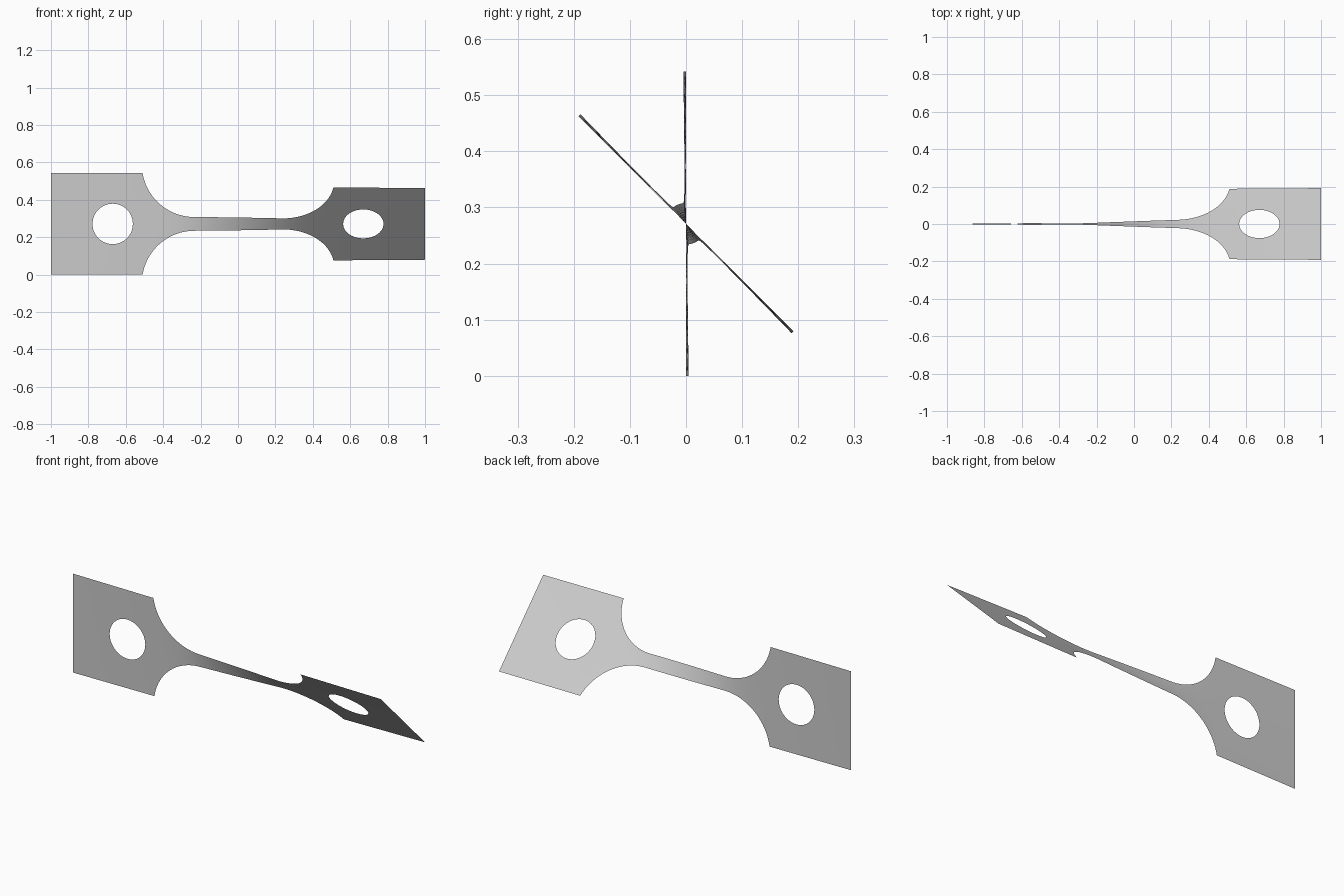
import bpy, bmesh, math

cube = bpy.data.objects.get("Cube")
if cube:
    bpy.data.objects.remove(cube, do_unlink=True)

HALF_W, GAUGE_W = 0.271, 0.037     # half widths of grip and gauge
GRIP_X, FILLET_R = 0.51, 0.28
HOLE_X, HOLE_R = 0.67, 0.108
TWIST = math.radians(45)
ROWS = 16
DROP = HALF_W - GAUGE_W
GAUGE_X = GRIP_X - math.sqrt(FILLET_R**2 - (FILLET_R - DROP)**2)


def half_width(x):
    x = abs(x)
    if x >= GRIP_X:
        return HALF_W
    if x <= GAUGE_X:
        return GAUGE_W
    return GAUGE_W + FILLET_R - math.sqrt(FILLET_R**2 - (x - GAUGE_X)**2)


# Narrow sections twist more than wide ones: accumulate the twist along x
STEPS = 1000
total = [0.0]
for i in range(STEPS):
    total.append(total[-1] + half_width(-1 + (i + 0.5) * 2 / STEPS) ** -1.7)


def twisted(x, v):
    t = min(max((x + 1) / 2 * STEPS, 0), STEPS)
    i = min(int(t), STEPS - 1)
    turn = total[i] + (total[i + 1] - total[i]) * (t - i)
    a = TWIST * turn / total[-1]
    return (x, -v * math.sin(a), HALF_W + v * math.cos(a))


bm = bmesh.new()


def add_grid(lines, closed=False):
    grid = [[bm.verts.new(twisted(*p)) for p in line] for line in lines]
    n = len(grid[0])
    for a, b in zip(grid, grid[1:]):
        for j in range(n if closed else n - 1):
            k = (j + 1) % n
            bm.faces.new((a[j], a[k], b[k], b[j]))


# Gauge and fillets: columns of points across the strip
arc_end = math.asin((GRIP_X - GAUGE_X) / FILLET_R)
fillet = [GAUGE_X + FILLET_R * math.sin(arc_end * i / 20) for i in range(1, 21)]
fillet[-1] = GRIP_X
gauge = [GAUGE_X * (i / 12 - 1) for i in range(25)]
columns = [-x for x in reversed(fillet)] + gauge + fillet
add_grid([[(x, half_width(x) * (2 * j / ROWS - 1)) for j in range(ROWS + 1)]
          for x in columns])

# Grips: rings growing from the round hole to the rectangular border
corners = [(GRIP_X, -HALF_W), (1, -HALF_W), (1, HALF_W), (GRIP_X, HALF_W)]
border = []
for (x0, v0), (x1, v1) in zip(corners, corners[1:] + corners[:1]):
    border += [(x0 + (x1 - x0) * j / ROWS, v0 + (v1 - v0) * j / ROWS)
               for j in range(ROWS)]
for side in (-1, 1):
    rings = []
    for r in range(6):
        f = r / 5
        ring = []
        for x, v in border:
            a = math.atan2(v, x - HOLE_X)
            hx, hv = HOLE_X + HOLE_R * math.cos(a), HOLE_R * math.sin(a)
            ring.append((side * (hx + (x - hx) * f), hv + (v - hv) * f))
        rings.append(ring)
    add_grid(rings, closed=True)

bmesh.ops.remove_doubles(bm, verts=bm.verts[:], dist=0.0005)
bmesh.ops.recalc_face_normals(bm, faces=bm.faces[:])
bm.normal_update()
if sum(f.normal.y * f.calc_area() for f in bm.faces) > 0:
    bmesh.ops.reverse_faces(bm, faces=bm.faces[:])

mesh = bpy.data.meshes.new("twisted_strip")
bm.to_mesh(mesh)
bm.free()
strip = bpy.data.objects.new("twisted_strip", mesh)
bpy.context.collection.objects.link(strip)

# Plain grey finish
grey = bpy.data.materials.new("light_grey")
grey.use_nodes = True
grey.diffuse_color = (0.6, 0.6, 0.6, 1)
grey.node_tree.nodes["Principled BSDF"].inputs["Base Color"].default_value = (0.6, 0.6, 0.6, 1)
mesh.materials.append(grey)

bpy.context.view_layer.objects.active = strip
strip.select_set(True)
bpy.ops.object.shade_smooth_by_angle()
